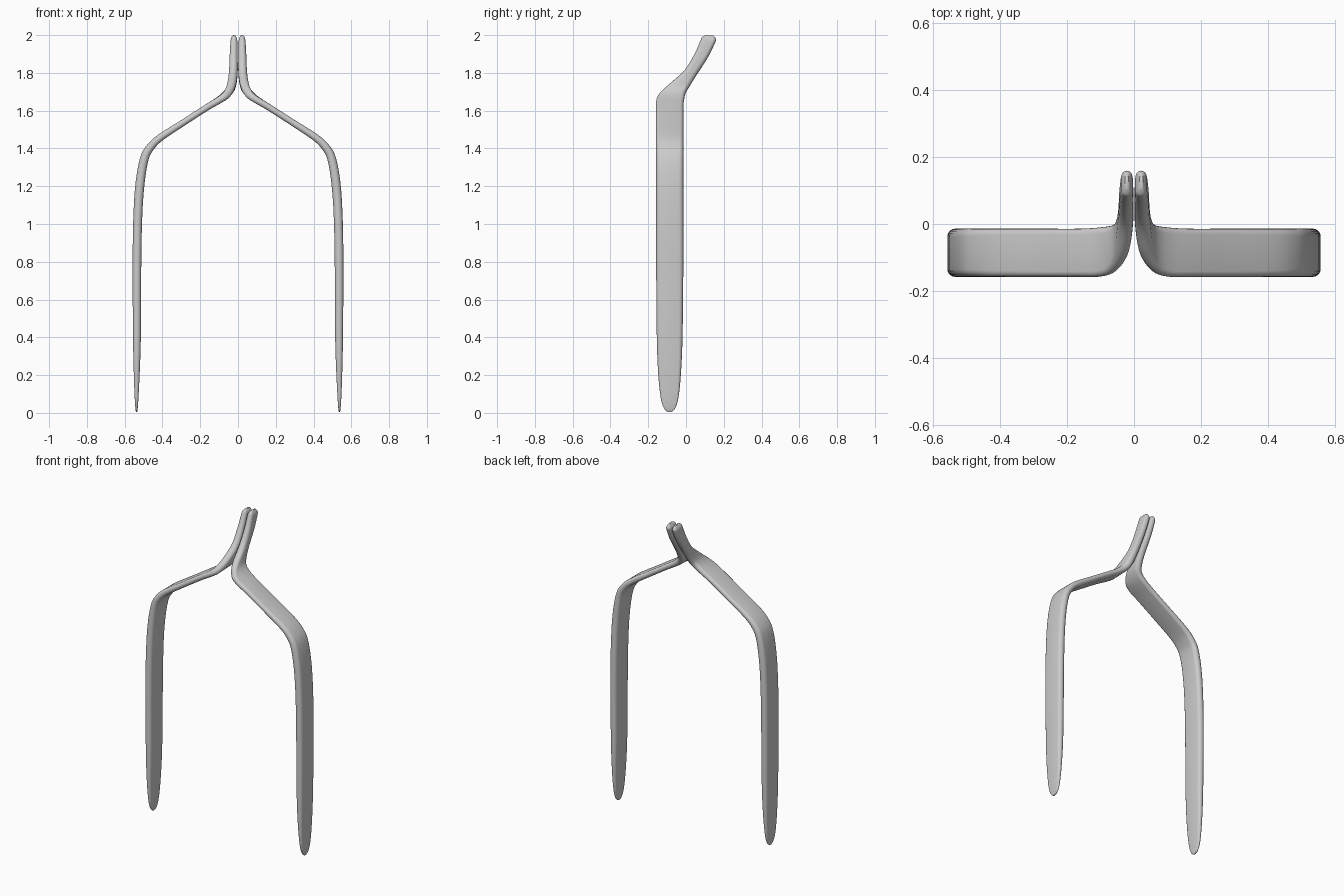
import bpy, bmesh, math
from mathutils import Vector

if "Cube" in bpy.data.objects:
    bpy.data.objects.remove(bpy.data.objects["Cube"])

# Stations from prong tip to handle: x, front edge (y, z), back edge (y, z), thickness
FY, BY = -0.158, -0.014
stations = [
    (.537, -.094, .004, -.080, .004, .006),
    (.537, -.115, .022, -.059, .022, .012),
    (.537, -.134, .08, -.040, .08, .020),
    (.536, -.148, .22, -.026, .22, .032),
    (.535, -.155, .42, -.018, .42, .042),
]
# Straight leg, shoulder bend and sloping arm keep a constant width
for x, z, t in [(.535, .8, .046), (.530, 1.05, .047), (.518, 1.22, .048),
                (.496, 1.345, .046), (.465, 1.405, .043), (.41, 1.458, .038),
                (.28, 1.543, .034), (.16, 1.62, .034)]:
    stations.append((x, FY, z, BY, z, t))
# Neck and pinched handle leaning back
stations += [
    (.10, -.157, 1.655, -.010, 1.658, .036),
    (.060, -.142, 1.685, -.003, 1.690, .042),
    (.036, -.095, 1.735, .015, 1.722, .046),
    (.025, -.010, 1.812, .054, 1.785, .046),
    (.023, .045, 1.900, .115, 1.880, .042),
    (.0215, .076, 1.970, .154, 1.960, .036),
    (.0215, .086, 1.990, .158, 1.980, .027),
    (.0215, .105, 2.000, .145, 1.998, .010),
]


def catmull(a, b, c, d, u):
    return 0.5 * (2 * b + (c - a) * u + (2 * a - 5 * b + 4 * c - d) * u * u
                  + (3 * b - a - 3 * c + d) * u ** 3)


def resample(rows, steps):
    out = []
    last = len(rows) - 1
    for i in range(last):
        p = [rows[max(0, min(last, i + k))] for k in (-1, 0, 1, 2)]
        out += [[catmull(*q, s / steps) for q in zip(*p)] for s in range(steps)]
    return out + [list(rows[-1])]


rows = resample(stations, 4)
front = [Vector((r[0], r[1], r[2])) for r in rows]
back = [Vector((r[0], r[3], r[4])) for r in rows]
mid = [(a + b) / 2 for a, b in zip(front, back)]

# Sweep a strap section with rounded edges along the stations
bm = bmesh.new()
rings = []
ARC = 8
for i, r in enumerate(rows):
    tangent = mid[min(i + 1, len(mid) - 1)] - mid[max(i - 1, 0)]
    across = back[i] - front[i]
    half = across.length / 2
    across.normalize()
    normal = tangent.cross(across).normalized()
    rad = min(r[5] / 2, half)
    ring = []
    for side in (1, -1):
        for k in range(ARC + 1):
            a = -math.pi / 2 + math.pi * k / ARC
            u = side * (half - rad + rad * math.cos(a))
            v = side * rad * math.sin(a)
            ring.append(bm.verts.new(mid[i] + across * u + normal * v))
    rings.append(ring)
n = len(rings[0])
for a, b in zip(rings, rings[1:]):
    for k in range(n):
        bm.faces.new((a[k], a[(k + 1) % n], b[(k + 1) % n], b[k]))
bm.faces.new(rings[0])
bm.faces.new(rings[-1])
bmesh.ops.recalc_face_normals(bm, faces=bm.faces)
mesh = bpy.data.meshes.new("prongs")
bm.to_mesh(mesh)
bm.free()

metal = bpy.data.materials.new("light grey metal")
metal.diffuse_color = (0.6, 0.6, 0.6, 1)
metal.use_nodes = True
metal.node_tree.nodes["Principled BSDF"].inputs["Base Color"].default_value = metal.diffuse_color
mesh.materials.append(metal)

# Both prongs from one mirrored half
prongs = bpy.data.objects.new("prongs", mesh)
bpy.context.collection.objects.link(prongs)
mirror = prongs.modifiers.new("mirror", 'MIRROR')
mirror.use_mirror_merge = False
bpy.context.view_layer.objects.active = prongs
prongs.select_set(True)
bpy.ops.object.shade_smooth_by_angle(angle=math.radians(50))
